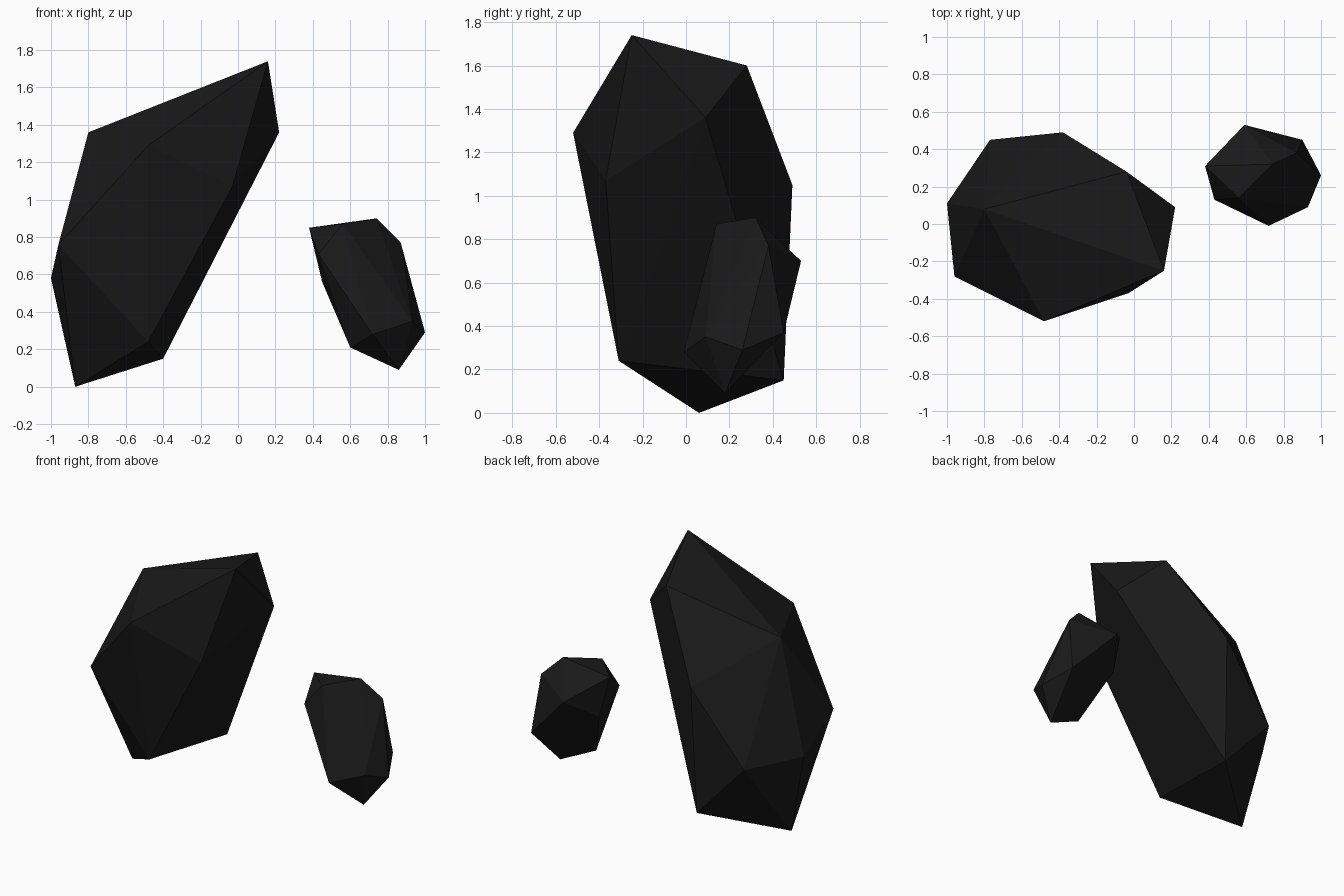
import bpy, bmesh

coal = bpy.data.materials.new("dark_stone")
coal.diffuse_color = (0.01, 0.01, 0.01, 1)


def rock(name, corners):
    """Faceted rock: convex hull around its corner points."""
    bm = bmesh.new()
    for p in corners:
        bm.verts.new(p)
    res = bmesh.ops.convex_hull(bm, input=bm.verts[:])
    loose = [v for v in bm.verts if not v.link_faces]
    bmesh.ops.delete(bm, geom=loose, context='VERTS')
    bmesh.ops.recalc_face_normals(bm, faces=bm.faces[:])
    mesh = bpy.data.meshes.new(name)
    bm.to_mesh(mesh)
    bm.free()
    mesh.materials.append(coal)
    ob = bpy.data.objects.new(name, mesh)
    bpy.context.collection.objects.link(ob)
    return ob


# Tall leaning rock
rock("large_rock", [
    (0.16, -0.25, 1.74), (-0.04, 0.28, 1.60), (0.22, 0.09, 1.36),
    (-0.80, 0.08, 1.36), (-0.48, -0.52, 1.29), (-0.03, -0.37, 1.07),
    (-0.38, 0.49, 1.05), (-0.96, -0.28, 0.76), (-1.00, 0.11, 0.58),
    (-0.77, 0.45, 0.55), (-0.48, -0.31, 0.24), (-0.40, 0.45, 0.15),
    (-0.87, 0.06, 0.00)])

# Small floating rock
rock("small_rock", [
    (0.38, 0.31, 0.85), (0.56, 0.14, 0.87), (0.74, 0.32, 0.90),
    (0.87, 0.38, 0.77), (0.59, 0.53, 0.70), (0.43, 0.13, 0.71),
    (0.45, 0.33, 0.56), (0.72, -0.01, 0.28), (0.93, 0.09, 0.35),
    (1.00, 0.26, 0.29), (0.90, 0.45, 0.37), (0.60, 0.15, 0.21),
    (0.86, 0.18, 0.09)])
